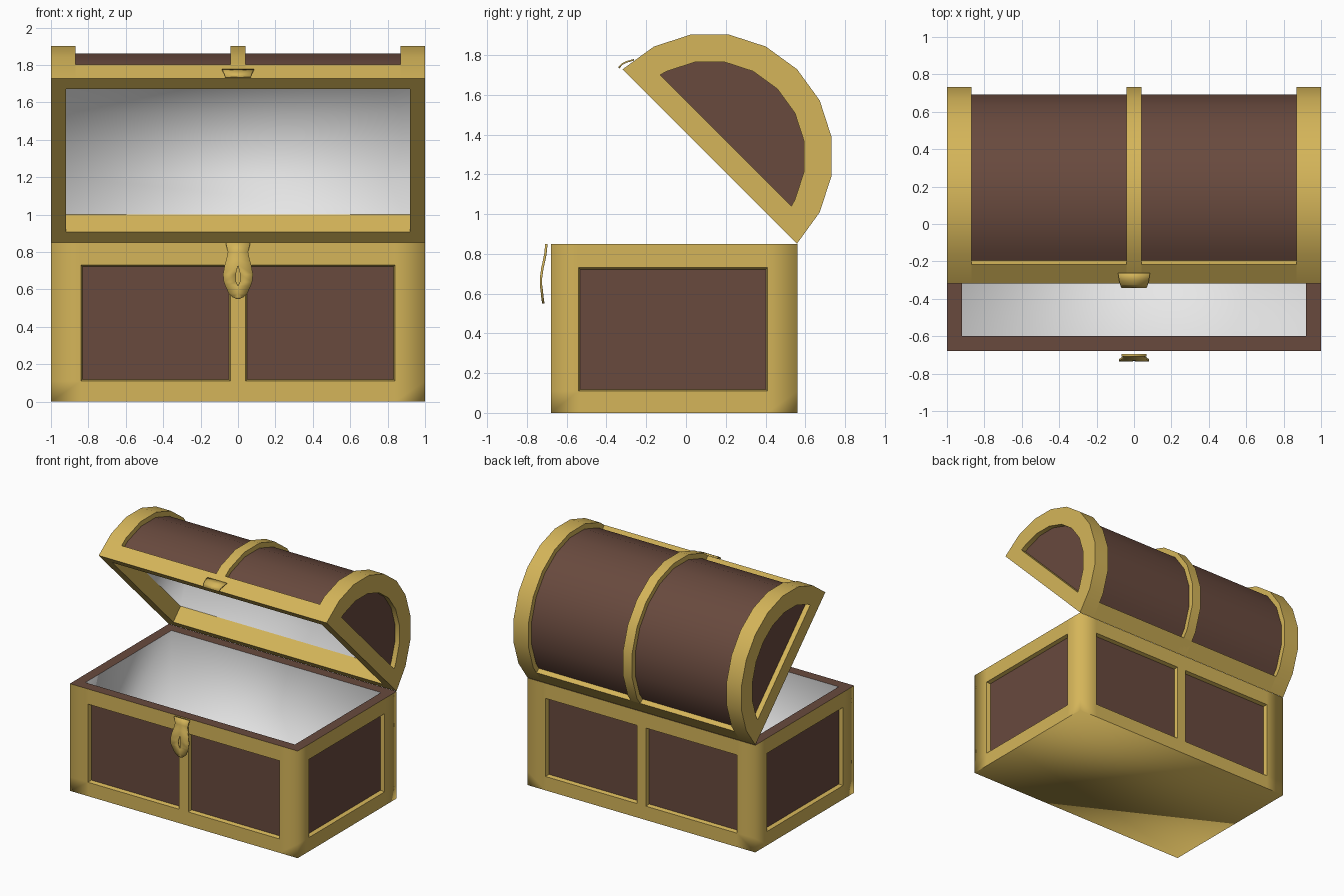
import bpy, bmesh, math
from mathutils import Vector, Matrix

if "Cube" in bpy.data.objects:
    bpy.data.objects.remove(bpy.data.objects["Cube"])

def material(name, rgb):
    m = bpy.data.materials.new(name)
    m.diffuse_color = (*rgb, 1)
    m.use_nodes = True
    m.node_tree.nodes["Principled BSDF"].inputs["Base Color"].default_value = m.diffuse_color
    return m

GOLD = material("gold", (0.66, 0.46, 0.10))
WOOD = material("brown wood", (0.14, 0.068, 0.048))
WHITE = material("white lining", (0.80, 0.80, 0.80))

# lid space: x, u (front to back), w (up from the rim plane), swung open 45 degrees
OPEN = Matrix.Translation((0, 0.12, 1.29)) @ Matrix.Rotation(-math.pi / 4, 4, 'X')

def face(bm, pts, toward, mat=0):
    """Face whose normal points along 'toward'."""
    f = bm.faces.new([bm.verts.new(p) for p in pts])
    f.normal_update()
    if f.normal.dot(Vector(toward)) < 0:
        f.normal_flip()
    f.material_index = mat

def finish(bm, name, mats, angle=35, matrix=None, recalc=False):
    bmesh.ops.remove_doubles(bm, verts=bm.verts, dist=1e-4)
    if recalc:
        bmesh.ops.recalc_face_normals(bm, faces=bm.faces)
    if matrix:
        bm.transform(matrix)
    me = bpy.data.meshes.new(name)
    bm.to_mesh(me)
    bm.free()
    for m in mats:
        me.materials.append(m)
    ob = bpy.data.objects.new(name, me)
    bpy.context.collection.objects.link(ob)
    bpy.ops.object.select_all(action='DESELECT')
    ob.select_set(True)
    bpy.context.view_layer.objects.active = ob
    bpy.ops.object.shade_smooth_by_angle(angle=math.radians(angle))
    return ob

def arc(r, low=0.0):
    """Half circle, ten sides; ends clamped to the angle 'low'."""
    out = []
    for i in range(11):
        a = math.radians(min(max(18 * i, low), 180 - low))
        out.append((-r * math.cos(a), r * math.sin(a)))
    return out

def prism(bm, prof, x0, x1):
    a = [bm.verts.new((x0, *p)) for p in prof]
    b = [bm.verts.new((x1, *p)) for p in prof]
    bm.faces.new(a)
    bm.faces.new(b[::-1])
    for i in range(len(a)):
        j = (i + 1) % len(a)
        bm.faces.new((a[i], b[i], b[j], a[j]))

def arch(bm, outer, inner, x0, x1):
    """Bent bar between two arcs."""
    rings = [[bm.verts.new(p) for p in ((x0, *o), (x1, *o), (x1, *n), (x0, *n))]
             for o, n in zip(outer, inner)]
    for r, s in zip(rings, rings[1:]):
        for k in range(4):
            bm.faces.new((r[k], r[(k + 1) % 4], s[(k + 1) % 4], s[k]))
    bm.faces.new(rings[0])
    bm.faces.new(rings[-1][::-1])

# ---------- base: gold frame with recessed wood panels ----------
X, YF, YB, H = 1.0, -0.68, 0.56, 0.85
IX, IF, IB = 0.92, -0.60, 0.48
vs = [0, 0.11, 0.73, H]
long_us, short_us = [-1, -0.84, -0.04, 0.04, 0.84, 1], [YF, -0.54, 0.41, YB]
sides = [
    (long_us, (1, 3), lambda u, d, v: Vector((u, YF + d, v)), (0, -1, 0)),
    (long_us, (1, 3), lambda u, d, v: Vector((u, YB - d, v)), (0, 1, 0)),
    (short_us, (1,), lambda u, d, v: Vector((X - d, u, v)), (1, 0, 0)),
    (short_us, (1,), lambda u, d, v: Vector((-X + d, u, v)), (-1, 0, 0)),
]
frame, panels = bmesh.new(), bmesh.new()
for us, cells, pos, n in sides:
    for i in range(len(us) - 1):
        for j in range(3):
            quad = [(us[i], vs[j]), (us[i + 1], vs[j]), (us[i + 1], vs[j + 1]), (us[i], vs[j + 1])]
            if j != 1 or i not in cells:
                face(frame, [pos(u, 0, v) for u, v in quad], n)
                continue
            cu, cv = (us[i] + us[i + 1]) / 2, (vs[j] + vs[j + 1]) / 2
            inner = [(u + math.copysign(0.008, cu - u), v + math.copysign(0.008, cv - v)) for u, v in quad]
            face(panels, [pos(u, 0.03, v) for u, v in inner], n)
            for k in range(4):
                m = (k + 1) % 4
                p = [pos(*[quad[k][0], 0, quad[k][1]]), pos(quad[m][0], 0, quad[m][1]),
                     pos(inner[m][0], 0.03, inner[m][1]), pos(inner[k][0], 0.03, inner[k][1])]
                face(panels, p, pos(cu, 0, cv) - (p[0] + p[1]) / 2, 1)
face(frame, [(-X, YF, 0), (X, YF, 0), (X, YB, 0), (-X, YB, 0)], (0, 0, -1))
finish(frame, "base_frame", [GOLD], 120)
finish(panels, "base_panels", [WOOD, GOLD])

def ring(bm, o, i, z, toward):
    """Flat rectangular rim; o and i are (x, y front, y back)."""
    po = [(-o[0], o[1], z), (o[0], o[1], z), (o[0], o[2], z), (-o[0], o[2], z)]
    pi = [(-i[0], i[1], z), (i[0], i[1], z), (i[0], i[2], z), (-i[0], i[2], z)]
    for k in range(4):
        m = (k + 1) % 4
        face(bm, [po[k], po[m], pi[m], pi[k]], toward)

bm = bmesh.new()
ring(bm, (X, YF, YB), (IX, IF, IB), H, (0, 0, 1))
finish(bm, "base_rim", [WOOD])

# hollow white inside of the base
bm = bmesh.new()
Z = 0.08
face(bm, [(-IX, IF, Z), (IX, IF, Z), (IX, IB, Z), (-IX, IB, Z)], (0, 0, 1))
for s in (-1, 1):
    y = IF if s < 0 else IB
    face(bm, [(-IX, y, Z), (IX, y, Z), (IX, y, H), (-IX, y, H)], (0, -s, 0))
    face(bm, [(s * IX, IF, Z), (s * IX, IB, Z), (s * IX, IB, H), (s * IX, IF, H)], (-s, 0, 0))
finish(bm, "base_lining", [WHITE], 120)

# ---------- lid ----------
R, RW, LOW = 0.62, 0.58, 13.6
outer, under, pan = arc(R), arc(0.565), arc(0.48, LOW)

# wood barrel top
bm = bmesh.new()
pts = arc(RW)
for p, q in zip(pts, pts[1:]):
    face(bm, [(-0.9, *p), (0.9, *p), (0.9, *q), (-0.9, *q)], (0, p[0] + q[0], p[1] + q[1]))
finish(bm, "lid_barrel", [WOOD], 35, OPEN)

# gold hoops, end frames and long bands
bm = bmesh.new()
arch(bm, outer, under, -0.04, 0.04)
finish(bm, "lid_middle_hoop", [GOLD], 35, OPEN, True)
for s, side in ((-1, "left"), (1, "right")):
    bm = bmesh.new()
    arch(bm, outer, under, s * 0.87, s * 0.95)
    finish(bm, f"lid_{side}_hoop", [GOLD], 35, OPEN, True)
    bm = bmesh.new()
    arch(bm, outer, pan, s * 0.95, s * X)
    finish(bm, f"lid_{side}_end_frame", [GOLD], 35, OPEN, True)
    bm = bmesh.new()
    prism(bm, [outer[0], outer[-1], pan[-1], pan[0]], s * 0.95, s * X)
    finish(bm, f"lid_{side}_end_bar", [GOLD], 35, OPEN, True)
    bm = bmesh.new()
    face(bm, [(s * 0.96, *p) for p in pan], (s, 0, 0))
    finish(bm, f"lid_{side}_end_panel", [WOOD], 35, OPEN)
for s, side in ((-1, "front"), (1, "back")):
    a, b = Vector((s * R, 0)), Vector((s * outer[-2][0], outer[-2][1]))
    c = a.lerp(b, 0.65)
    bm = bmesh.new()
    prism(bm, [a, c, c * 0.91, (s * 0.57, 0.001)], -0.87, 0.87)
    finish(bm, f"lid_{side}_band", [GOLD], 35, OPEN, True)

# lid rim, inner gold lip and white vault
bm = bmesh.new()
ring(bm, (X, -R, R), (IX, -0.54, 0.54), 0, (0, 0, -1))
finish(bm, "lid_rim", [GOLD], 35, OPEN)
lip, L, D = bmesh.new(), 0.54, 0.13
vault = [(-L, D)] + arc(0.555)[2:-2] + [(L, D)]
lining = bmesh.new()
for s in (-1, 1):
    face(lip, [(-IX, s * L, 0), (IX, s * L, 0), (IX, s * L, D), (-IX, s * L, D)], (0, -s, 0))
    face(lip, [(s * IX, -L, 0), (s * IX, L, 0), (s * IX, L, D), (s * IX, -L, D)], (-s, 0, 0))
    face(lining, [(s * IX, *p) for p in vault], (-s, 0, 0))
for p, q in zip(vault, vault[1:]):
    face(lining, [(-IX, *p), (IX, *p), (IX, *q), (-IX, *q)], (0, -p[0] - q[0], -p[1] - q[1]))
finish(lip, "lid_inner_lip", [GOLD], 35, OPEN)
finish(lining, "lid_lining", [WHITE], 120, OPEN)

# ---------- clasp: thin bent plates ----------
def plate(name, rows, thick):
    """rows: (y, z, half width, half slot width); the slot is left open."""
    bm = bmesh.new()
    for r, q in zip(rows, rows[1:]):
        for s in (-1, 1):
            face(bm, [(s * r[3], r[0], r[1]), (s * r[2], r[0], r[1]),
                      (s * q[2], q[0], q[1]), (s * q[3], q[0], q[1])], (0, -1, 0.3))
    ob = finish(bm, name, [GOLD], 35)
    mod = ob.modifiers.new("thickness", 'SOLIDIFY')
    mod.thickness, mod.offset = thick, 0

plate("lock_plate", [(-0.702, 0.85, 0.066, 0), (-0.707, 0.80, 0.054, 0), (-0.715, 0.76, 0.062, 0),
                     (-0.722, 0.73, 0.071, 0), (-0.729, 0.68, 0.08, 0.012), (-0.729, 0.64, 0.076, 0.01),
                     (-0.726, 0.62, 0.068, 0), (-0.722, 0.58, 0.05, 0), (-0.719, 0.56, 0.03, 0),
                     (-0.718, 0.55, 0.008, 0)], 0.012)
plate("lid_tab", [(-0.338, 1.735, 0.068, 0), (-0.322, 1.754, 0.074, 0),
                  (-0.30, 1.765, 0.08, 0), (-0.262, 1.776, 0.085, 0)], 0.008)
